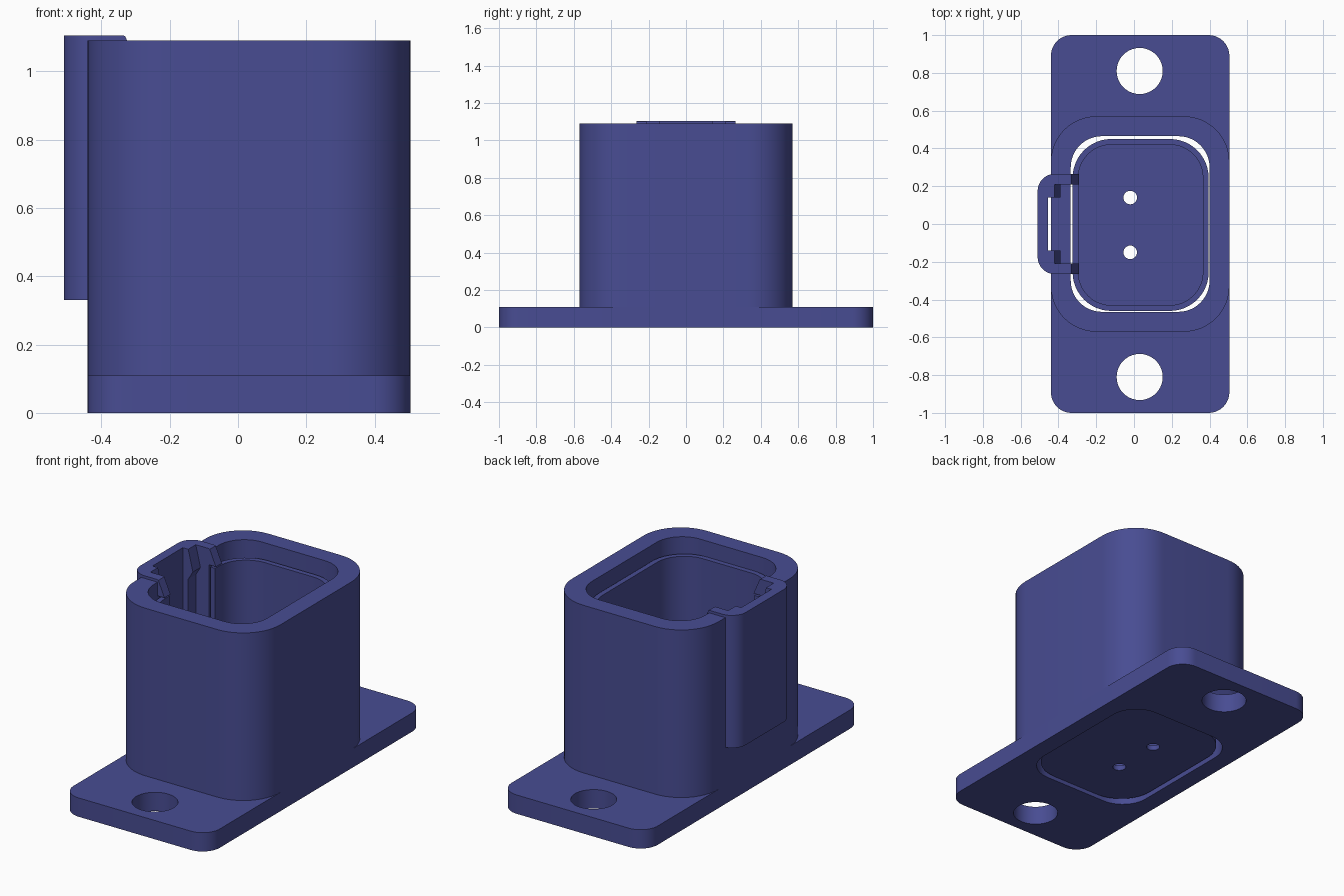
import bpy, bmesh, math

cube = bpy.data.objects.get("Cube")
if cube:
    bpy.data.objects.remove(cube, do_unlink=True)

# One colour for every part
COLOUR = (0.065, 0.073, 0.29, 1)
plastic = bpy.data.materials.new("indigo plastic")
plastic.use_nodes = True
plastic.diffuse_color = COLOUR
bsdf = next(n for n in plastic.node_tree.nodes if n.type == 'BSDF_PRINCIPLED')
bsdf.inputs["Base Color"].default_value = COLOUR
bsdf.inputs["Roughness"].default_value = 0.6


def prism(name, outline, a, b, along="z"):
    """Extrude a closed 2D outline from a to b along z or y."""
    place = (lambda p, t: (p[0], p[1], t)) if along == "z" else (lambda p, t: (p[0], t, p[1]))
    bm = bmesh.new()
    low = bm.faces.new([bm.verts.new(place(p, a)) for p in outline])
    ext = bmesh.ops.extrude_face_region(bm, geom=[low])
    shift = (0, 0, b - a) if along == "z" else (0, b - a, 0)
    bmesh.ops.translate(bm, vec=shift, verts=[g for g in ext["geom"] if isinstance(g, bmesh.types.BMVert)])
    bmesh.ops.recalc_face_normals(bm, faces=bm.faces)
    mesh = bpy.data.meshes.new(name)
    bm.to_mesh(mesh)
    bm.free()
    mesh.materials.append(plastic)
    obj = bpy.data.objects.new(name, mesh)
    bpy.context.collection.objects.link(obj)
    return obj


def rounded(x0, x1, y0, y1, r_left, r_right=None, steps=12):
    """Rectangle outline with rounded left and right corners."""
    r_right = r_left if r_right is None else r_right
    pts = []
    for i, (x, y, sx, sy, r) in enumerate([(x1, y1, -1, -1, r_right), (x0, y1, 1, -1, r_left),
                                           (x0, y0, 1, 1, r_left), (x1, y0, -1, 1, r_right)]):
        if r == 0:
            pts.append((x, y))
            continue
        for k in range(steps + 1):
            t = math.pi / 2 * (i + k / steps)
            pts.append((x + sx * r + r * math.cos(t), y + sy * r + r * math.sin(t)))
    return pts


def circle(x, y, r, n=40):
    return [(x + r * math.cos(2 * math.pi * k / n), y + r * math.sin(2 * math.pi * k / n)) for k in range(n)]


def cut(obj, outline, a, b):
    """Subtract a prism from the object and remove the cutter."""
    cutter = prism("cutter", outline, a, b)
    cutter.hide_render = True
    mod = obj.modifiers.new("cut", 'BOOLEAN')
    mod.operation, mod.solver, mod.object = 'DIFFERENCE', 'EXACT', cutter
    bpy.context.view_layer.update()
    result = bpy.data.meshes.new_from_object(obj.evaluated_get(bpy.context.evaluated_depsgraph_get()))
    obj.modifiers.clear()
    obj.data = result
    bpy.data.objects.remove(cutter, do_unlink=True)


CAVITY = rounded(-0.335, 0.40, -0.465, 0.465, 0.165)
BASE, TOP, CLIP_LOW, CLIP_TOP = 0.11, 1.09, 0.33, 1.105

# Mounting flange with two screw holes
flange = prism("mounting_flange", rounded(-0.44, 0.505, -1, 1, 0.11), 0, BASE)
cut(flange, CAVITY, -0.1, 0.3)
for side in (-1, 1):
    cut(flange, circle(0.03, side * 0.81, 0.122), -0.1, 0.3)

# Hollow housing with a slot in its -x wall
housing = prism("housing", rounded(-0.44, 0.505, -0.57, 0.57, 0.24), BASE, TOP)
cut(housing, CAVITY, 0, 1.3)
cut(housing, rounded(-0.6, -0.2, -0.265, 0.265, 0), CLIP_LOW, 1.3)

# Channel that fills the slot and bulges outwards
channel = prism("clip_channel", rounded(-0.51, -0.335, -0.265, 0.265, 0.09, 0), CLIP_LOW, CLIP_TOP)
cut(channel, rounded(-0.42, -0.2, -0.21, 0.21, 0), 0.2, 1.3)
cut(channel, rounded(-0.455, -0.38, -0.14, 0.14, 0), 0.2, 1.3)

# Cup insert, open at the top, with two pin holes in the floor
insert = prism("cup_insert", rounded(-0.325, 0.395, -0.46, 0.45, 0.205), 0.02, 1.0)
cut(insert, rounded(-0.295, 0.365, -0.43, 0.42, 0.175), 0.05, 1.3)
cut(insert, rounded(-0.5, -0.25, -0.21, 0.21, 0), CLIP_LOW, 1.3)
for y in (0.14, -0.15):
    cut(insert, circle(-0.02, y, 0.036, 24), -0.1, 0.2)

parts = [flange, housing, channel, insert]

# Snap lips over the insert rim and catches inside the channel
LIP = [(-0.335, CLIP_TOP), (-0.33, CLIP_TOP - 0.003), (-0.29, 1.01), (-0.335, 1.01)]
CATCH = [(-0.42, CLIP_TOP), (-0.39, 0.98), (-0.42, 0.93)]
for side, label in ((1, "back"), (-1, "front")):
    lo, hi = sorted((side * 0.21, side * 0.265))
    parts.append(prism("snap_lip_" + label, LIP, lo, hi, "y"))
    lo, hi = sorted((side * 0.14, side * 0.21))
    parts.append(prism("channel_catch_" + label, CATCH, lo, hi, "y"))

# Smooth the rounded corners and keep the edges sharp
bpy.ops.object.select_all(action='DESELECT')
for obj in parts:
    obj.select_set(True)
bpy.context.view_layer.objects.active = flange
bpy.ops.object.shade_smooth_by_angle(angle=math.radians(30))
